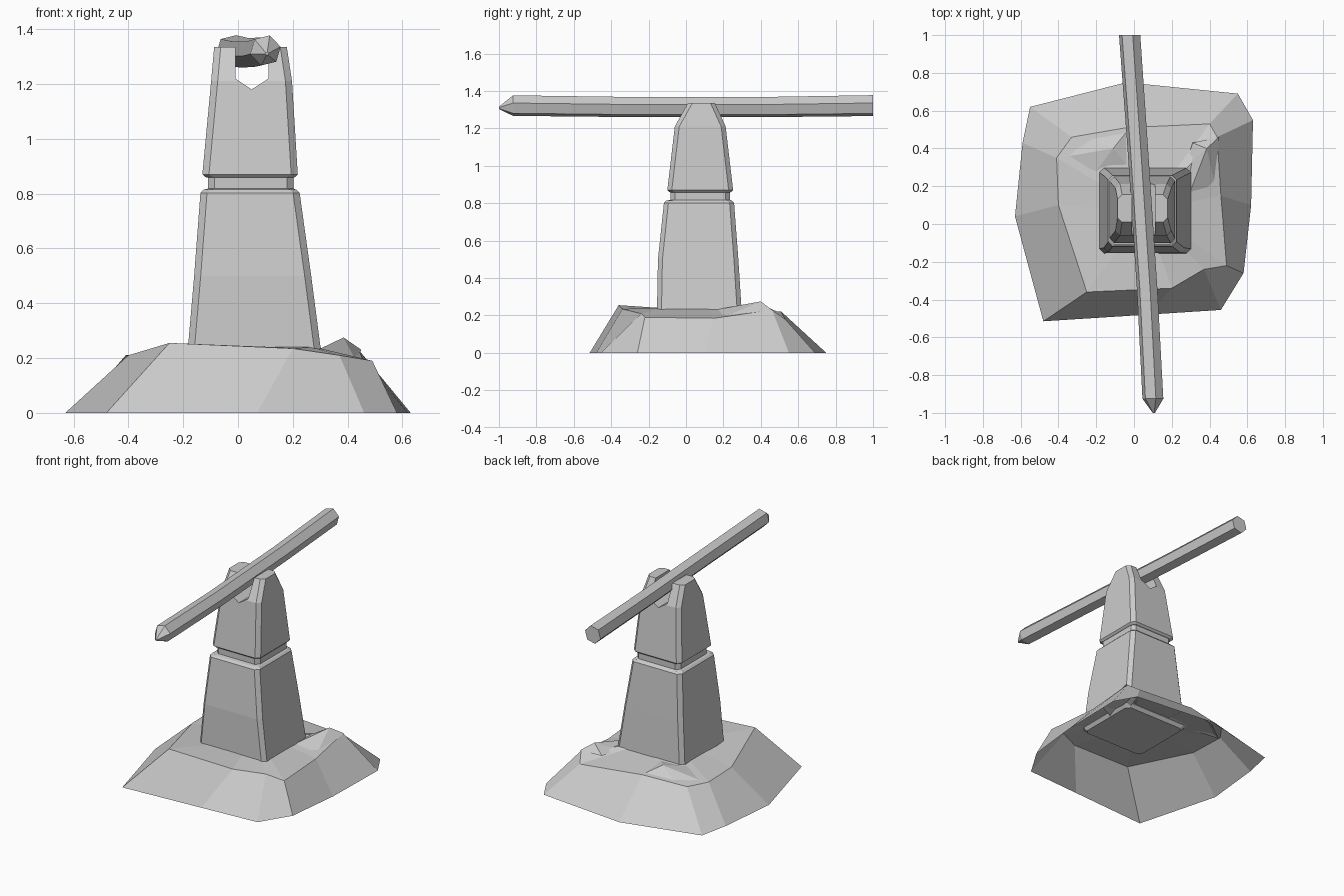
import bpy, bmesh, math

if "Cube" in bpy.data.objects:
    bpy.data.objects.remove(bpy.data.objects["Cube"])


def make(name, verts, faces):
    mesh = bpy.data.meshes.new(name)
    mesh.from_pydata(verts, [], faces)
    mesh.update()
    ob = bpy.data.objects.new(name, mesh)
    bpy.context.collection.objects.link(ob)
    return ob


def loft(name, rings, caps=True):
    """Join counter-clockwise rings of equal length, bottom to top."""
    n = len(rings[0])
    verts = [p for r in rings for p in r]
    faces = []
    for k in range(len(rings) - 1):
        for i in range(n):
            j = (i + 1) % n
            faces.append((k*n + i, k*n + j, k*n + n + j, k*n + n + i))
    if caps:
        faces.append(tuple(reversed(range(n))))
        faces.append(tuple(range(len(verts) - n, len(verts))))
    return make(name, verts, faces)


def fix_normals(ob):
    bm = bmesh.new()
    bm.from_mesh(ob.data)
    bmesh.ops.recalc_face_normals(bm, faces=bm.faces)
    bm.to_mesh(ob.data)
    bm.free()


def slab(x0, x1, y0, y1, z, c=0.024):
    """Rectangle with cut corners."""
    return [(x0 + c, y0, z), (x1 - c, y0, z), (x1, y0 + c, z), (x1, y1 - c, z),
            (x1 - c, y1, z), (x0 + c, y1, z), (x0, y1 - c, z), (x0, y0 + c, z)]


# Earth mound: open-bottomed skin with a hole under the post
foot = [(-.63, .04), (-.48, -.515), (.07, -.48), (.46, -.455), (.58, -.26), (.62, .1),
        (.63, .55), (.55, .69), (-.04, .75), (-.55, .62), (-.59, .43)]
rim = [(-.40, .10, .21), (-.25, -.36, .255), (.20, -.34, .235), (.37, -.24, .21),
       (.49, -.22, .19), (.46, .15, .185), (.44, .46, .23), (.40, .53, .18),
       (-.04, .51, .22), (-.33, .46, .20), (-.41, .35, .21)]
hole = []
for x, y, z in rim:
    dx, dy = x - .06, y - .07
    s = min(.22 / max(abs(dx), .001), .205 / max(abs(dy), .001))
    hole.append((.06 + dx*s, .07 + dy*s, .24))
loft("mound", [[(x, y, 0) for x, y in foot], rim, hole], caps=False)


# Loose rocks on the mound
def rock(name, outline, peak):
    n = len(outline)
    make(name, outline + [peak], [(i, (i + 1) % n, n) for i in range(n)])


rock("right_rock", [(.27, .10, .22), (.43, .20, .19), (.45, .46, .23),
                    (.31, .43, .22), (.27, .30, .22)], (.385, .40, .275))
rock("back_rock", [(-.40, .35, .20), (-.20, .28, .23), (-.02, .29, .23),
                   (-.03, .50, .215), (-.25, .46, .20)], (-.11, .40, .26))

# Tapered post: lower block, neck groove, upper block
post = loft("post", [
    slab(-.165, .285, -.14, .28, .21),
    slab(-.183, .302, -.155, .297, .232),
    slab(-.160, .267, -.150, .280, .50),
    slab(-.137, .225, -.118, .257, .802),
    slab(-.125, .213, -.105, .245, .814),
    slab(-.110, .203, -.082, .235, .818),
    slab(-.110, .203, -.082, .235, .858),
    slab(-.118, .208, -.090, .242, .860),
    slab(-.130, .218, -.100, .252, .870),
    slab(-.098, .197, -.060, .212, 1.21),
    slab(-.087, .178, .010, .155, 1.335),
])
fix_normals(post)

# Pointed-bottom notch that makes the fork
notch = [(-.01, 1.5), (-.01, 1.22), (.05, 1.18), (.112, 1.22), (.112, 1.5)]
cutter = loft("notch_cutter", [[(x, y, z) for x, z in notch] for y in (-.4, .6)])
fix_normals(cutter)
cutter.hide_render = True
mod = post.modifiers.new("fork", 'BOOLEAN')
mod.operation = 'DIFFERENCE'
mod.solver = 'EXACT'
mod.object = cutter
bpy.context.view_layer.objects.active = post
bpy.ops.object.modifier_apply(modifier=mod.name)
bpy.data.objects.remove(cutter)


# Six-sided pole, slightly sagging, with a pointed front end
def hexagon(x, y, z, r):
    return [(x + r*math.cos(math.radians(14 + 60*i)), y,
             z + r*math.sin(math.radians(14 + 60*i))) for i in range(6)]


pole = loft("pole", [
    hexagon(.105, -1.0, 1.31, .006),
    hexagon(.100, -.925, 1.322, .057),
    hexagon(.070, -.35, 1.315, .056),
    hexagon(.020, .40, 1.314, .056),
    hexagon(-.023, 1.0, 1.322, .058),
])
fix_normals(pole)
